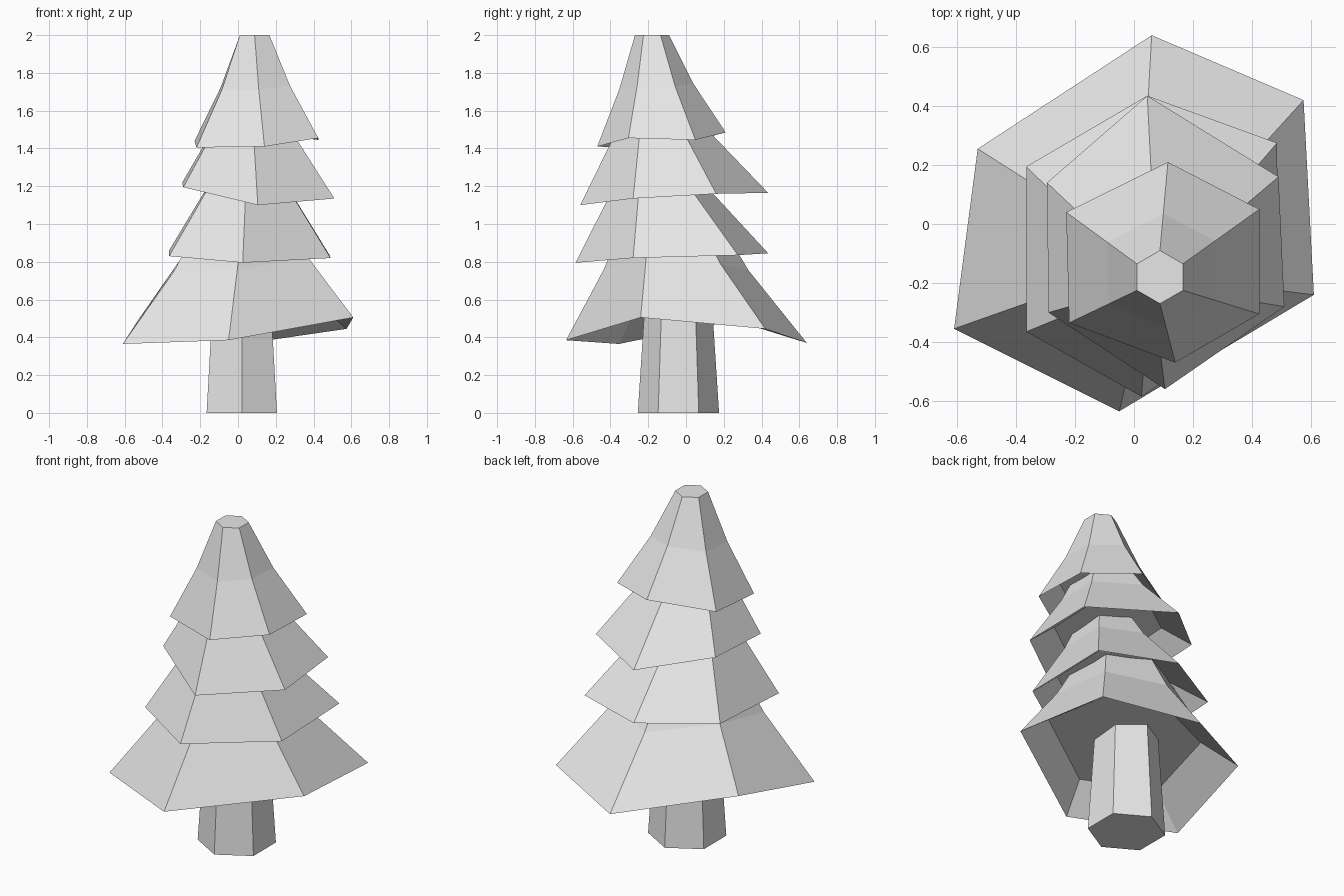
import bpy, bmesh, math
from mathutils import Vector

cube = bpy.data.objects.get("Cube")
if cube:
    bpy.data.objects.remove(cube, do_unlink=True)

# One plain pale grey for the whole tree
grey = bpy.data.materials.new("pale_grey")
grey.use_nodes = True
grey.diffuse_color = (0.8, 0.8, 0.8, 1)
grey.node_tree.nodes["Principled BSDF"].inputs["Base Color"].default_value = (0.8, 0.8, 0.8, 1)


def hexagon(x, y, z, radius):
    """Regular six-sided ring, clockwise from the back corner."""
    angles = [math.radians(90 - 60 * i) for i in range(6)]
    return [Vector((x + radius * math.cos(a), y + radius * math.sin(a), z)) for a in angles]


def blend(lower, upper, inward, rise):
    """Ring between two rings, with separate sideways and vertical factors."""
    return [Vector((a.x + (b.x - a.x) * inward,
                    a.y + (b.y - a.y) * inward,
                    a.z + (b.z - a.z) * rise)) for a, b in zip(lower, upper)]


def loft(name, rings):
    """Closed flat-faced solid through a list of six-point rings."""
    bm = bmesh.new()
    loops = [[bm.verts.new(p) for p in ring] for ring in rings]
    for low, high in zip(loops, loops[1:]):
        for i in range(6):
            j = (i + 1) % 6
            bm.faces.new((low[i], low[j], high[j], high[i]))
    bm.faces.new(loops[0])
    bm.faces.new(loops[-1])
    bmesh.ops.recalc_face_normals(bm, faces=bm.faces)
    mesh = bpy.data.meshes.new(name)
    bm.to_mesh(mesh)
    bm.free()
    mesh.materials.append(grey)
    bpy.context.collection.objects.link(bpy.data.objects.new(name, mesh))


def branch_tier(name, rim, cap):
    """Hollow-bottomed skirt: ceiling, uneven rim, bent shoulder, cap."""
    rim = [Vector(p) for p in rim]
    top = hexagon(*cap)
    ceiling = blend(rim, top, 0.45, 0.21)
    shoulder = blend(rim, top, 0.58, 0.51)
    loft(name, [ceiling, rim, shoulder, top])


# Tapered trunk
loft("trunk", [hexagon(0.02, -0.04, 0, 0.215), hexagon(0.02, -0.04, 0.65, 0.173)])

# Four crooked tiers of branches, bottom to top
branch_tier("bottom_branches",
            [(0.06, 0.64, 0.37), (0.575, 0.42, 0.445), (0.61, -0.24, 0.505),
             (-0.05, -0.635, 0.385), (-0.61, -0.355, 0.365), (-0.53, 0.255, 0.49)],
            (0.03, -0.09, 1.12, 0.2))
branch_tier("lower_middle_branches",
            [(0.045, 0.435, 0.845), (0.485, 0.275, 0.835), (0.49, -0.28, 0.82),
             (0.025, -0.585, 0.795), (-0.365, -0.365, 0.83), (-0.365, 0.195, 0.86)],
            (0.05, -0.18, 1.48, 0.1))
branch_tier("upper_middle_branches",
            [(0.045, 0.435, 1.165), (0.49, 0.16, 1.16), (0.51, -0.28, 1.135),
             (0.105, -0.56, 1.1), (-0.29, -0.3, 1.195), (-0.295, 0.14, 1.22)],
            (0.07, -0.17, 1.75, 0.11))
branch_tier("top_branches",
            [(0.115, 0.21, 1.485), (0.425, 0.05, 1.445), (0.425, -0.305, 1.455),
             (0.14, -0.47, 1.41), (-0.22, -0.335, 1.405), (-0.23, 0.04, 1.44)],
            (0.088, -0.18, 2.0, 0.09))
